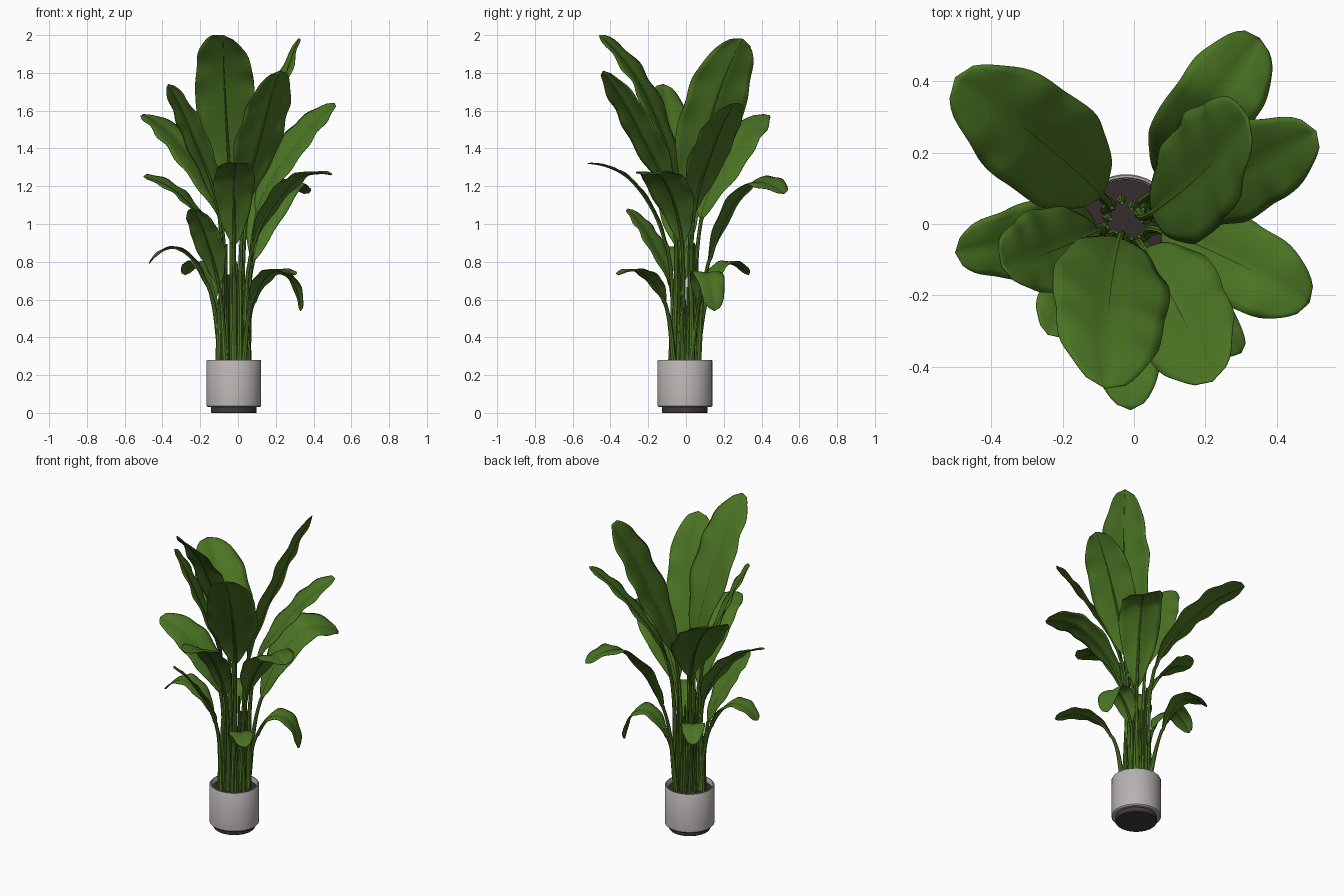
import bpy
import bmesh
import math
import random
from mathutils import Vector
from mathutils.geometry import interpolate_bezier

random.seed(4)
if "Cube" in bpy.data.objects:
    bpy.data.objects.remove(bpy.data.objects["Cube"])

CENTRE = Vector((-0.022, -0.006, 0))
X, Y, Z = Vector((1, 0, 0)), Vector((0, 1, 0)), Vector((0, 0, 1))


def material(name, rgb, rough=0.6):
    mat = bpy.data.materials.new(name)
    mat.use_nodes = True
    mat.diffuse_color = (*rgb, 1)
    bsdf = mat.node_tree.nodes["Principled BSDF"]
    bsdf.inputs["Base Color"].default_value = (*rgb, 1)
    bsdf.inputs["Roughness"].default_value = rough
    return mat


LEAF = material("leaf green", (0.07, 0.177, 0.017))
STEM = material("stem green", (0.082, 0.19, 0.02))
POT = material("pale grey ceramic", (0.48, 0.45, 0.44))
BASE = material("dark grey base", (0.05, 0.045, 0.043))
SOIL = material("dark brown soil", (0.035, 0.024, 0.026))


def loft(name, rows, mat, closed=False, caps=False):
    """Skin a list of point rows into one smooth object."""
    bm = bmesh.new()
    grid = [[bm.verts.new(p) for p in row] for row in rows]
    count = len(grid[0])
    for a, b in zip(grid, grid[1:]):
        for i in range(count if closed else count - 1):
            j = (i + 1) % count
            bm.faces.new((a[i], a[j], b[j], b[i]))
    if caps:
        bm.faces.new(list(reversed(grid[0])))
        bm.faces.new(grid[-1])
    mesh = bpy.data.meshes.new(name)
    bm.to_mesh(mesh)
    bm.free()
    mesh.materials.append(mat)
    obj = bpy.data.objects.new(name, mesh)
    bpy.context.collection.objects.link(obj)
    bpy.ops.object.select_all(action="DESELECT")
    obj.select_set(True)
    bpy.context.view_layer.objects.active = obj
    bpy.ops.object.shade_smooth_by_angle(angle=math.radians(40))
    return obj


def ring(centre, u, v, radius, sides):
    angles = [math.tau * i / sides for i in range(sides)]
    return [centre + (u * math.cos(a) + v * math.sin(a)) * radius for a in angles]


def lathe(name, profile, mat):
    rows = [ring(CENTRE + Z * h, X, Y, r, 48) for r, h in profile]
    return loft(name, rows, mat, closed=True, caps=True)


# Pot, recessed base and soil
lathe("pot", [(0.115, 0.03), (0.138, 0.03), (0.145, 0.037), (0.145, 0.276),
              (0.142, 0.28), (0.136, 0.28), (0.133, 0.276), (0.133, 0.24)], POT)
lathe("pot_base", [(0.118, 0), (0.121, 0.003), (0.121, 0.032)], BASE)
lathe("soil", [(0.132, 0.235), (0.132, 0.25), (0.06, 0.256)], SOIL)


def smooth_path(points, steps):
    """Curve through the points, with a chosen step count for each span."""
    last = len(points) - 1
    tangents = [(points[min(i + 1, last)] - points[max(i - 1, 0)]).normalized()
                for i in range(last + 1)]
    chord = (points[-1] - points[-2]).normalized()
    tangents[-1] = (chord * 2 - tangents[-2]).normalized()
    path = []
    for i, n in enumerate(steps):
        a, b = points[i], points[i + 1]
        reach = (b - a).length / 3
        span = interpolate_bezier(a, a + tangents[i] * reach,
                                  b - tangents[i + 1] * reach, b, n + 1)
        path += span if i == 0 else span[1:]
    return path


def direction(path, i):
    return (path[min(i + 1, len(path) - 1)] - path[max(i - 1, 0)]).normalized()


def blade_width(t):
    """Paddle outline: full from low down, narrowing to a rounded tip."""
    grow = math.sin(math.pi / 2 * min(1, t / 0.46)) ** 0.8
    return grow * math.sqrt(max(0, 1 - max(0, (t - 0.46) / 0.54) ** 2.2)) + 0.01


def make_leaf(name, base, mid, tip, width, roll=0):
    """Stem and blade; a positive roll lifts the right rim, looking outward."""
    base, mid, tip = Vector(base), Vector(mid), Vector(tip)
    azimuth = math.atan2(tip.y - base.y, tip.x - base.x)
    outward = Vector((math.cos(azimuth), math.sin(azimuth), 0))
    root = CENTRE + outward * random.uniform(0.05, 0.09) + Vector((0, 0, 0.24))
    stalk, half = 10, 16
    path = smooth_path([root, base, mid, tip], [stalk, half, half])
    flat_side = outward.cross(Z)
    tilt = math.radians(roll)
    phase = random.uniform(0, math.tau)

    tube, blade = [], []
    for i, p in enumerate(path):
        along = direction(path, i)
        level = (flat_side - along * flat_side.dot(along)).normalized()
        side = level * math.cos(tilt) + level.cross(along) * math.sin(tilt)
        normal = side.cross(along)
        t = (i - stalk) / (2 * half)
        # Stem thins upwards and carries on as the midrib
        if t < 0:
            radius = 0.009 - 0.008 * (i / stalk - 1)
        else:
            radius = 0.009 * (1 - t) ** 1.5 + 0.0015
        tube.append(ring(p - normal * radius * 0.5 * (t > 0), side, normal, radius, 8))
        # Shallow V fold, drooping rims and a soft ripple between the veins
        if t >= 0:
            reach = width / 2 * blade_width(t)
            row = []
            for k in range(-5, 6):
                s = k / 5
                wave = 0.05 * math.sin(t * 26 + phase + 2 * s) * s * s
                lift = 0.3 * abs(s) - 0.24 * s * s + wave
                edge = 1 + 0.03 * math.sin(t * 17 + phase * (1 if s > 0 else 2))
                row.append(p + side * s * reach * edge + normal * lift * reach)
            blade.append(row)
    loft(name + "_stem", tube, STEM, closed=True, caps=True)
    leaf = loft(name + "_leaf", blade, LEAF)
    solid = leaf.modifiers.new("thickness", "SOLIDIFY")
    solid.thickness = 0.003
    solid.offset = 0


# Tall crown leaves
make_leaf("tall_front", (-0.04, -0.04, 1.16), (-0.07, -0.22, 1.7), (-0.08, -0.46, 2.0), 0.33, 12)
make_leaf("tall_front_left", (0.03, -0.07, 1.08), (0.13, -0.25, 1.5), (0.22, -0.44, 1.81), 0.29, -7)
make_leaf("tall_back_left", (0.05, 0.03, 1.08), (0.2, 0.15, 1.62), (0.32, 0.3, 1.98), 0.33, 31)
make_leaf("tall_right", (-0.1, -0.02, 1.06), (-0.24, -0.08, 1.47), (-0.37, -0.12, 1.74), 0.25, -10)

# Middle leaves
make_leaf("middle_left", (0.1, 0.04, 1.05), (0.3, 0.15, 1.42), (0.51, 0.26, 1.64), 0.26, -9)
make_leaf("middle_back_right", (-0.09, 0.08, 1.02), (-0.27, 0.24, 1.38), (-0.5, 0.41, 1.58), 0.31)
make_leaf("middle_front_left", (0.08, -0.02, 0.89), (0.29, -0.11, 1.22), (0.49, -0.22, 1.26), 0.25)
make_leaf("middle_front", (-0.02, -0.1, 0.88), (-0.02, -0.28, 1.22), (-0.01, -0.52, 1.32), 0.21)
make_leaf("middle_right", (-0.11, -0.02, 0.84), (-0.28, -0.04, 1.13), (-0.5, -0.08, 1.25), 0.22, 18)
make_leaf("middle_back_left", (0.08, 0.12, 0.8), (0.22, 0.33, 1.2), (0.35, 0.52, 1.16), 0.25, -12)

# Low drooping leaves
make_leaf("low_right", (-0.16, -0.02, 0.68), (-0.32, -0.04, 0.87), (-0.47, -0.06, 0.79), 0.15)
make_leaf("low_left", (0.08, 0.07, 0.58), (0.23, 0.11, 0.74), (0.33, 0.15, 0.54), 0.16)
make_leaf("low_front_right", (-0.1, -0.08, 0.67), (-0.17, -0.19, 0.93), (-0.24, -0.31, 1.08), 0.18)
make_leaf("low_front_left", (0.07, -0.11, 0.58), (0.17, -0.22, 0.74), (0.3, -0.36, 0.73), 0.14)
make_leaf("low_back_right", (-0.12, 0.11, 0.6), (-0.19, 0.2, 0.79), (-0.28, 0.33, 0.73), 0.14)

# Slim leafless stalks filling the clump
for n in range(13):
    angle = math.tau * n / 13 + 0.3
    lean = Vector((math.cos(angle), math.sin(angle), 0))
    foot = CENTRE + lean * random.uniform(0.035, 0.08) + Z * 0.24
    top = foot - lean * 0.01 + Z * random.uniform(0.4, 0.7)
    rows = [ring(foot.lerp(top, k / 6), X, Y, 0.014 - 0.0015 * k, 8) for k in range(7)]
    loft(f"stalk_{n + 1}", rows, STEM, closed=True, caps=True)
